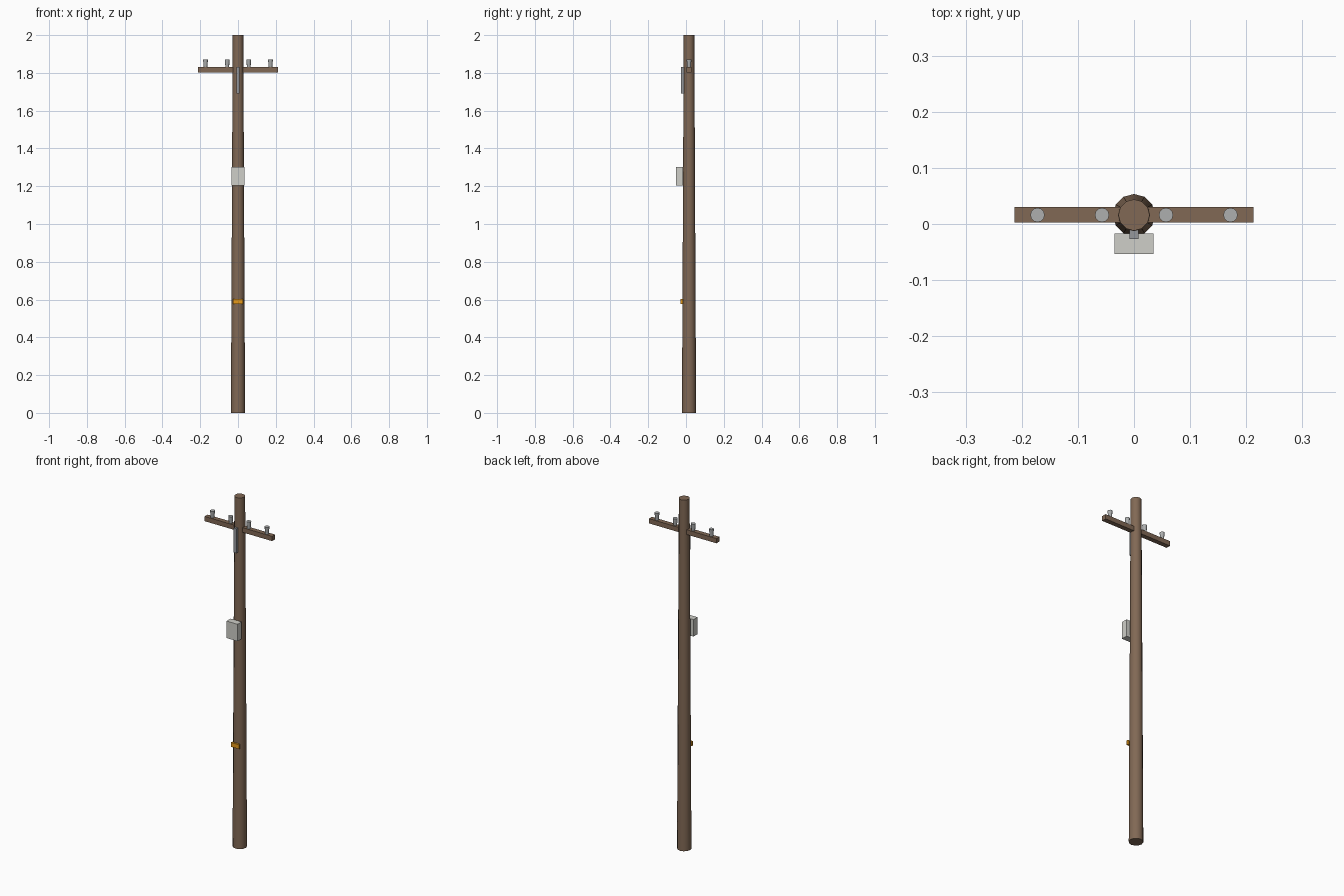
import bpy, math

if "Cube" in bpy.data.objects:
    bpy.data.objects.remove(bpy.data.objects["Cube"])

def material(name, rgb):
    m = bpy.data.materials.new(name)
    m.diffuse_color = (*rgb, 1)
    m.use_nodes = True
    m.node_tree.nodes["Principled BSDF"].inputs["Base Color"].default_value = m.diffuse_color
    return m

wood = material("wood", (0.22, 0.14, 0.09))
pale = material("pale_grey", (0.62, 0.62, 0.58))
orange = material("orange", (0.8, 0.32, 0.01))
steel = material("steel", (0.3, 0.31, 0.33))
ceramic = material("ceramic", (0.42, 0.43, 0.43))

def box(name, lo, hi, mat):
    bpy.ops.mesh.primitive_cube_add(size=1, location=[(a + b) / 2 for a, b in zip(lo, hi)])
    o = bpy.context.object
    o.name = name
    o.scale = [b - a for a, b in zip(lo, hi)]
    bpy.ops.object.transform_apply(location=False, rotation=False, scale=True)
    o.data.materials.append(mat)
    return o

def cone(name, x, y, z0, z1, r0, r1, sides, mat):
    bpy.ops.mesh.primitive_cone_add(vertices=sides, radius1=r0, radius2=r1,
                                    depth=z1 - z0, location=(x, y, (z0 + z1) / 2))
    o = bpy.context.object
    o.name = name
    o.data.materials.append(mat)
    return o

PY = 0.016  # pole axis in y

# Tapered wooden pole
cone("pole", 0, PY, 0, 2.0, 0.0375, 0.028, 12, wood)
bpy.ops.object.shade_smooth_by_angle(angle=math.radians(40))

# Crossarm through the pole
box("crossarm", (-0.213, 0.003, 1.803), (0.213, 0.030, 1.830), wood)

# Insulators, slightly wider at the top
for i, x in enumerate((-0.172, -0.057, 0.057, 0.172)):
    cone(f"insulator_{i + 1}", x, PY, 1.828, 1.870, 0.0095, 0.0128, 12, ceramic)
    bpy.ops.object.shade_smooth_by_angle(angle=math.radians(40))

# Front fittings: mounting bar, equipment box, marker plate
box("mounting_bar", (-0.008, -0.027, 1.690), (0.008, -0.008, 1.830), steel)
box("equipment_box", (-0.035, -0.0535, 1.205), (0.035, -0.017, 1.302), pale)
box("marker_plate", (-0.026, -0.028, 0.577), (0.026, -0.017, 0.602), orange)
